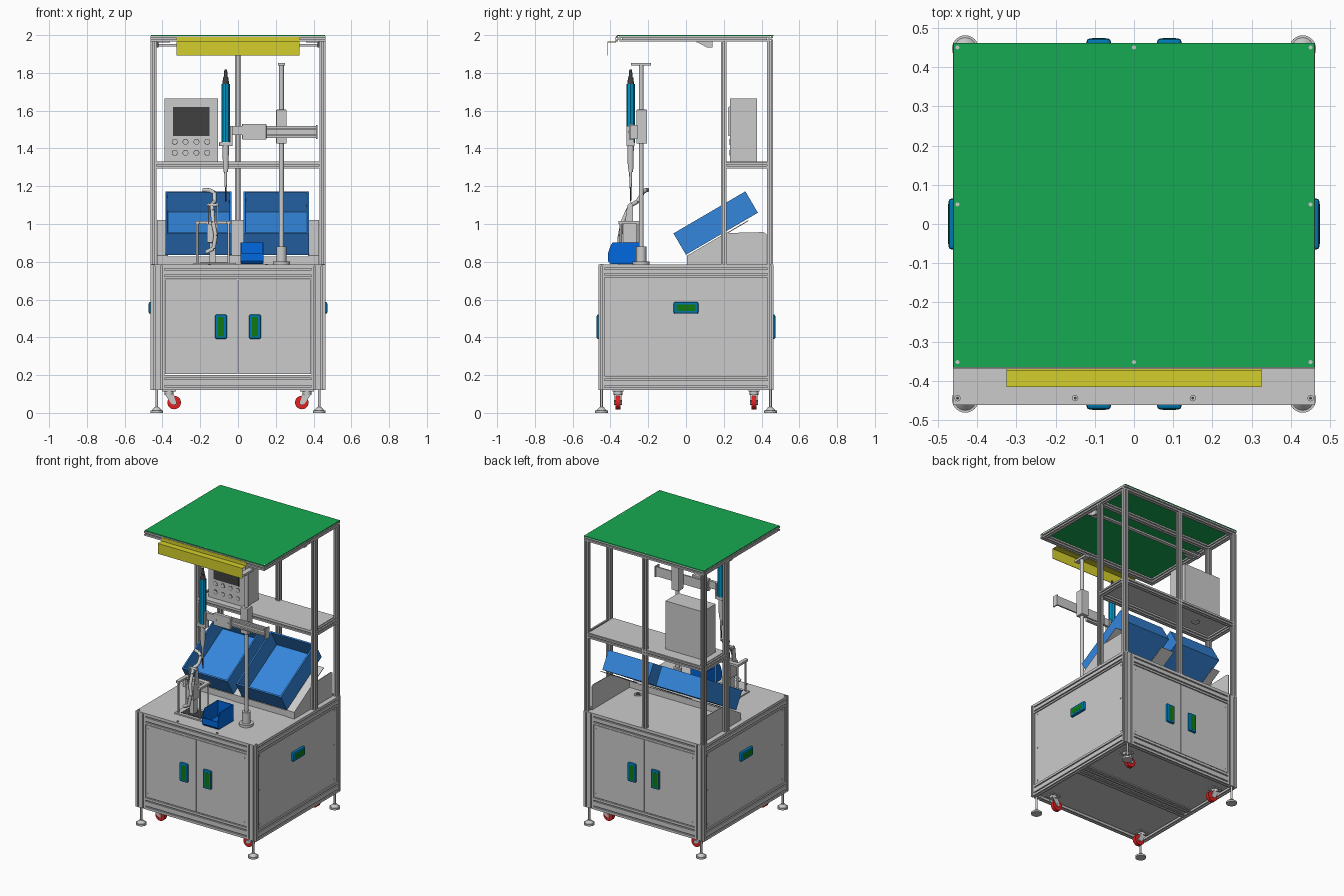
import bpy, bmesh, math
from mathutils import Vector, Matrix

if "Cube" in bpy.data.objects:
    bpy.data.objects.remove(bpy.data.objects["Cube"])


def mat(name, r, g, b):
    m = bpy.data.materials.new(name)
    m.diffuse_color = (r, g, b, 1)
    m.use_nodes = True
    m.node_tree.nodes["Principled BSDF"].inputs["Base Color"].default_value = m.diffuse_color
    return m


GREEN = mat("roof_green", 0.008, 0.40, 0.085)
YELLOW = mat("yellow", 0.66, 0.62, 0.025)
BIN = mat("bin_blue", 0.035, 0.24, 0.72)
TRAY = mat("tray_blue", 0.0, 0.14, 0.75)
HANDLE = mat("handle_blue", 0.0, 0.19, 0.44)
GRIP = mat("grip_green", 0.005, 0.19, 0.005)
DRIVER = mat("driver_blue", 0.0, 0.31, 0.58)
RED = mat("wheel_red", 0.75, 0.015, 0.015)
DARK = mat("dark", 0.05, 0.05, 0.05)
S = (-1, 1)


def finish(name, bm, m=None, smooth=False):
    bmesh.ops.recalc_face_normals(bm, faces=bm.faces)
    me = bpy.data.meshes.new(name)
    bm.to_mesh(me)
    bm.free()
    o = bpy.data.objects.new(name, me)
    bpy.context.collection.objects.link(o)
    if m:
        me.materials.append(m)
    if smooth:
        bpy.ops.object.select_all(action='DESELECT')
        o.select_set(True)
        bpy.context.view_layer.objects.active = o
        bpy.ops.object.shade_smooth_by_angle(angle=math.radians(35))
    return o


def box(name, x0, x1, y0, y1, z0, z1, m=None, bevel=0):
    bm = bmesh.new()
    size = (abs(x1 - x0), abs(y1 - y0), abs(z1 - z0))
    bmesh.ops.create_cube(bm, size=1, matrix=Matrix.Translation(((x0 + x1) / 2, (y0 + y1) / 2, (z0 + z1) / 2))
                          @ Matrix.Diagonal((*size, 1)))
    if bevel:
        bmesh.ops.bevel(bm, geom=bm.edges[:], offset=bevel, segments=2, affect='EDGES', profile=0.5)
    return finish(name, bm, m)


def cyl(name, p0, p1, r, m=None, r2=None, n=24):
    p0, p1 = Vector(p0), Vector(p1)
    d = p1 - p0
    bm = bmesh.new()
    bmesh.ops.create_cone(bm, cap_ends=True, segments=n, radius1=r, radius2=r if r2 is None else r2, depth=d.length,
                          matrix=Matrix.Translation((p0 + p1) / 2) @ d.to_track_quat('Z', 'Y').to_matrix().to_4x4())
    return finish(name, bm, m, n > 8)


def prism(name, pts, axis, a0, a1, m=None):
    # extrude a 2D outline along one axis
    def put(p, a):
        return {'x': (a, *p), 'y': (p[0], a, p[1]), 'z': (*p, a)}[axis]
    bm = bmesh.new()
    f = bm.faces.new([bm.verts.new(put(p, a0)) for p in pts])
    top = bmesh.ops.extrude_face_region(bm, geom=[f])['geom']
    shift = Vector(put((0, 0), a1 - a0))
    bmesh.ops.translate(bm, vec=shift, verts=[v for v in top if isinstance(v, bmesh.types.BMVert)])
    return finish(name, bm, m)


def beam(name, axis, x0, x1, y0, y1, z0, z1):
    # slotted aluminium extrusion
    lim = {'x': (x0, x1), 'y': (y0, y1), 'z': (z0, z1)}
    (u0, u1), (v0, v1) = [lim[k] for k in 'xyz' if k != axis]
    c = [Vector(p) for p in ((u0, v0), (u1, v0), (u1, v1), (u0, v1))]
    pts = []
    for i in range(4):
        a, b = c[i], c[(i + 1) % 4]
        length = (b - a).length
        d = (b - a) / length
        n = Vector((-d.y, d.x))
        pts.append(a)
        k = max(1, round(length / 0.034))
        for j in range(k):
            q = a + d * length * (j + 0.5) / k
            pts += [q - d * .004, q - d * .004 + n * .008, q + d * .004 + n * .008, q + d * .004]
    return prism(name, [tuple(p) for p in pts], axis, *lim[axis])


def span(s, a, b):
    return sorted((s * a, s * b))


# cabinet frame, feet and casters
for sx in S:
    beam("cabinet_side_rail_top", 'y', *span(sx, .432, .462), -.432, .432, .718, .778)
    beam("cabinet_side_rail_bottom", 'y', *span(sx, .432, .462), -.432, .432, .12, .195)
    box("side_panel", *span(sx, .44, .454), -.432, .432, .195, .718)
    for sy in S:
        beam("cabinet_post", 'z', *span(sx, .388, .462), *span(sy, .432, .462), .12, .778)
        fx, fy = sx * .43, sy * .447
        cyl("foot_pad", (fx, fy, 0), (fx, fy, .012), .034)
        cyl("foot_cone", (fx, fy, .012), (fx, fy, .03), .028, r2=.012)
        cyl("foot_stem", (fx, fy, .02), (fx, fy, .125), .007, n=12)
        cx, cy, wx = sx * .365, sy * .36, sx * .338
        box("caster_plate", cx - .038, cx + .038, cy - .03, cy + .03, .112, .12)
        cyl("caster_swivel", (cx, cy, .095), (cx, cy, .112), .024)
        cyl("caster_wheel", (wx, cy - .013, .055), (wx, cy + .013, .055), .036, RED)
        cyl("caster_hub", (wx, cy - .021, .055), (wx, cy + .021, .055), .013)
        for s in S:
            prism("caster_fork", [(cx - .024, .1), (cx + .024, .1), (wx + .012, .045), (wx - .012, .045)],
                  'y', cy + s * .015, cy + s * .019)
        for z in (.22, .46, .7):
            cyl("panel_screw", (sx * .45, sy * .41, z), (sx * .457, sy * .41, z), .006, n=12)
for sy in S:
    beam("cabinet_rail_top", 'x', -.388, .388, *span(sy, .432, .462), .71, .778)
    beam("cabinet_rail_bottom", 'x', -.388, .388, *span(sy, .432, .462), .12, .2)
    for sx in S:
        box("door", *span(sx, .002, .386), *span(sy, .44, .459), .205, .706)
        for z in (.23, .68):
            cyl("door_screw", (sx * .37, sy * .457, z), (sx * .37, sy * .461, z), .005, n=12)


def handle(axis, s, c, z, w, h, face):
    def b(name, w, h, d, m, bev):
        a, k = (c - w / 2, c + w / 2), span(s, face - .01, face + d)
        box(name, *(a if axis == 'x' else k), *(k if axis == 'x' else a), z - h / 2, z + h / 2, m, bev)
    b("handle_flange", w, h, .014, HANDLE, .008)
    b("handle_grip", w - .028, h - .028, .0145, GRIP, 0)


for s in S:
    handle('y', s, 0, .556, .13, .062, .459)
    for c in (-.09, .09):
        handle('x', s, c, .456, .062, .13, .459)

# cabinet floor and table top
box("cabinet_floor", -.435, .435, -.435, .435, .14, .146)
for y in (-.03, .03):
    beam("floor_crossbar", 'x', -.432, .432, y - .015, y + .015, .12, .14)
box("table_top", -.462, .462, -.462, .462, .778, .785)
cyl("table_grommet", (.32, .07, .785), (.32, .07, .789), .026)
cyl("table_grommet_hole", (.32, .07, .786), (.32, .07, .79), .017, DARK)
for sx in (-.45, -.15, .15, .45):
    cyl("table_screw", (sx, -.444, .785), (sx, -.444, .789), .008, n=16)
    cyl("table_screw_socket", (sx, -.444, .785), (sx, -.444, .7895), .004, DARK, n=6)

# upper frame
for s in S:
    x = span(s, .432, .462)
    beam("upper_back_post", 'z', *x, .43, .46, .785, 1.965)
    beam("upper_middle_post", 'z', *x, .185, .215, .785, 1.965)
    beam("roof_side_rail", 'y', *x, -.34, .43, 1.965, 1.995)
    beam("shelf_side_rail", 'y', *x, .215, .43, 1.295, 1.325)
    prism("lamp_bracket", [(.055, 1.965), (.14, 1.965), (.14, 1.935), (.11, 1.935)], 'x', *span(s, .422, .432))
    prism("lamp_bracket_flange", [(.055, 1.965), (.14, 1.965), (.14, 1.961), (.055, 1.961)], 'x', *span(s, .36, .43))
beam("back_center_post", 'z', -.015, .015, .43, .46, .785, 1.965)
beam("roof_front_rail", 'x', -.462, .462, -.37, -.34, 1.965, 1.995)
beam("roof_back_rail", 'x', -.462, .462, .43, .46, 1.965, 1.995)
beam("roof_crossbar", 'x', -.432, .432, .185, .215, 1.965, 1.995)
box("lamp_bar", -.425, .425, .11, .135, 1.94, 1.952)
box("roof_panel", -.46, .46, -.366, .462, 1.994, 2, GREEN)
for x in (-.45, 0, .45):
    for y in (-.352, .05, .45):
        if x or y != .05:
            cyl("roof_screw", (x, y, 1.995), (x, y, 2.001), .005, n=12)
beam("shelf_front_rail", 'x', -.432, .432, .185, .215, 1.295, 1.325)
beam("shelf_back_rail", 'x', -.432, .432, .43, .46, 1.295, 1.325)
box("shelf_panel", -.432, .432, .185, .455, 1.325, 1.331)
cyl("shelf_grommet", (-.25, .31, 1.32), (-.25, .31, 1.333), .028)

# yellow front sign board, a folded sheet
prism("sign_board", [(-.37, 1.99), (-.37, 1.962), (-.413, 1.962), (-.413, 1.893), (-.416, 1.893), (-.416, 1.965),
                     (-.373, 1.965), (-.373, 1.99)], 'x', -.325, .325, YELLOW)

# control box
box("control_box", -.39, -.105, .232, .375, 1.331, 1.665)
box("screen_bezel", -.347, -.15, .227, .235, 1.465, 1.622)
box("screen", -.345, -.152, .225, .23, 1.467, 1.62, DARK)
for x in (-.335, -.278, -.22, -.163):
    for z in (1.377, 1.435):
        cyl("button_ring", (x, .234, z), (x, .2312, z), .0155, DARK)
        cyl("button", (x, .234, z), (x, .2295, z), .0125)

# tilted part bins on sheet metal supports
for x0, x1 in ((-.385, -.035), (.03, .376)):
    bm = bmesh.new()
    bmesh.ops.create_cube(bm, size=1, matrix=Matrix.Diagonal((x1 - x0, .441, .131, 1)))
    top = [f for f in bm.faces if f.calc_center_median().z > .05]
    bmesh.ops.inset_region(bm, faces=top, thickness=.014)
    bmesh.ops.inset_region(bm, faces=top, thickness=.005)
    bmesh.ops.translate(bm, verts=top[0].verts[:], vec=(0, 0, -.12))
    bm.transform(Matrix.Translation(((x0 + x1) / 2, .157, 1.005)) @ Matrix.Rotation(math.radians(30.3), 4, 'X'))
    finish("part_bin", bm, BIN)
for s in S:
    prism("bin_side_plate", [(.008, .785), (.427, .785), (.427, .945), (.41, .957), (.21, .952), (.008, .834)],
          'x', *span(s, .424, .428))
for a, b in ((-.428, -.37), (-.05, .05), (.37, .428)):
    prism("bin_support_strip", [(.008, .832), (.33, 1.020), (.332, 1.016), (.01, .827)], 'x', a, b)
    box("bin_front_foot", a, b, .006, .01, .785, .832)
box("bin_front_lip", -.428, .428, .01, .014, .785, .828)

# small open-front tray
P = [(-.402, .79), (-.245, .79), (-.24, .81), (-.243, .903), (-.388, .903), (-.4, .885), (-.413, .845), (-.413, .805)]
for x in (.014, .13):
    prism("tray_side", P, 'x', x, x + .005, TRAY)
box("tray_floor", .016, .133, -.4, -.245, .788, .795, TRAY)
box("tray_back", .016, .133, -.247, -.242, .79, .903, TRAY)
box("tray_front", .016, .133, -.413, -.408, .803, .845, TRAY)
prism("tray_front_chamfer", [(-.402, .79), (-.413, .804), (-.408, .806), (-.396, .795)], 'x', .016, .133, TRAY)

# column stand
cx, cy = .23, -.237
cyl("column_flange", (cx, cy, .785), (cx, cy, .802), .045)
cyl("column_base", (cx, cy, .802), (cx, cy, .88), .027)
cyl("column", (cx, cy, .88), (cx, cy, 1.84), .0125)
box("column_cap", cx - .018, cx + .018, cy - .053, cy + .053, 1.838, 1.853)
box("column_slider", .202, .257, -.262, -.206, 1.425, 1.605, None, .004)
# horizontal linear arm
box("arm_back_plate", .02, .415, -.272, -.262, 1.455, 1.52)
for z in (1.467, 1.499):
    box("arm_rail", .02, .415, -.286, -.272, z, z + .01)
box("arm_end_plate", .412, .42, -.296, -.256, 1.45, 1.525)
box("arm_carriage", .022, .15, -.302, -.278, 1.447, 1.53, None, .003)
for x in (.04, .13):
    cyl("carriage_bolt", (x, -.3, 1.488), (x, -.305, 1.488), .007, n=12)
box("driver_arm", -.04, .024, -.302, -.284, 1.47, 1.52)
box("driver_clamp", -.1, -.03, -.316, -.272, 1.412, 1.434, None, .004)
box("driver_clamp_plate", -.042, -.03, -.315, -.275, 1.412, 1.52)

# electric screwdriver
dx, dy = -.065, -.293
for name, z0, z1, r0, r1, m, n in (
        ("driver_body", 1.43, 1.742, .022, .022, DRIVER, 8), ("driver_cap", 1.742, 1.775, .018, .014, DARK, 24),
        ("driver_strain_relief", 1.775, 1.818, .011, .007, DARK, 16), ("driver_neck", 1.29, 1.43, .015, .017, None, 24),
        ("driver_collar", 1.275, 1.29, .012, .012, None, 24), ("driver_chuck", 1.195, 1.275, .006, .008, None, 16),
        ("driver_bit", 1.12, 1.195, .003, .005, DARK, 12)):
    cyl(name, (dx, dy, z0), (dx, dy, z1), r0, m, r1, n)

# work fixture with toggle clamp
box("fixture_base", -.235, -.01, -.36, -.225, .785, .794)
box("fixture_base_inset", -.2, -.045, -.34, -.245, .79, .796, DARK)
for x in (-.216, -.05):
    for y in (-.345, -.255):
        cyl("fixture_leg", (x, y, .794), (x, y, 1.0), .006, n=12)
    box("fixture_plate", x - .012, x + .012, -.357, -.243, 1.0, 1.015)
box("fixture_bridge", -.216, -.05, -.275, -.243, 1.0, 1.015)
box("fixture_block", -.165, -.105, -.335, -.255, .9, 1.0, None, .004)
box("fixture_pedestal", -.15, -.12, -.315, -.275, .794, .9)
PATH = [(-.17, -.35, .85), (-.13, -.355, .87), (-.118, -.35, .94), (-.132, -.335, 1.01), (-.135, -.31, 1.07),
        (-.14, -.29, 1.1), (-.125, -.255, 1.12), (-.125, -.23, 1.165), (-.15, -.215, 1.178), (-.185, -.205, 1.18)]
for a, b in zip(PATH, PATH[1:]):
    cyl("clamp_lever", a, b, .011, n=12)
for x in (-.16, -.113):
    prism("clamp_cheek", [(-.325, 1.0), (-.28, 1.0), (-.28, 1.1), (-.295, 1.115), (-.31, 1.1)], 'x', x, x + .006)
cyl("clamp_pivot", (-.165, -.295, 1.1), (-.103, -.295, 1.1), .008, n=12)
